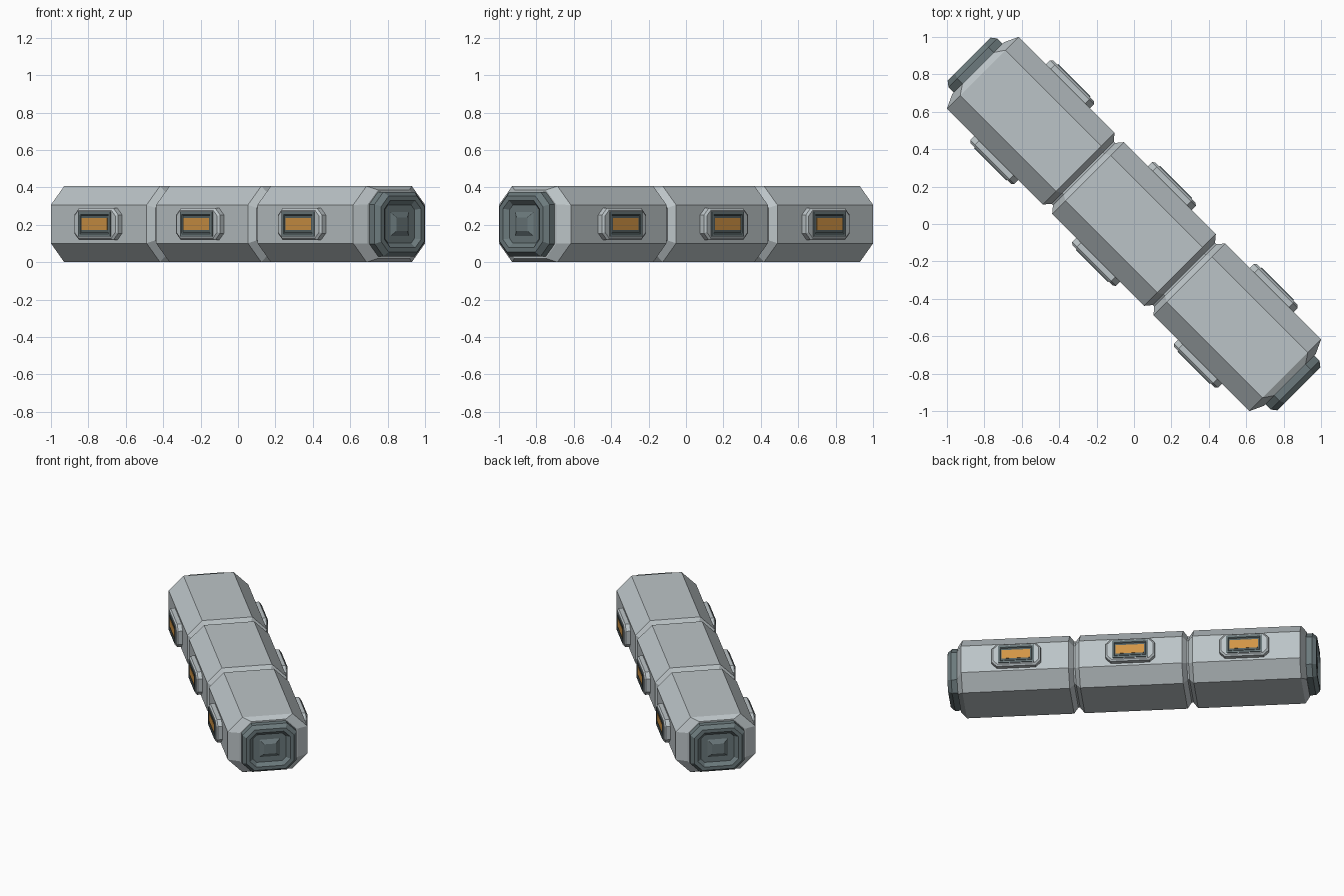
import bpy, bmesh, math
from mathutils import Matrix, Vector

if "Cube" in bpy.data.objects:
    bpy.data.objects.remove(bpy.data.objects["Cube"])


def material(name, rgb):
    m = bpy.data.materials.new(name)
    m.diffuse_color = (*rgb, 1)
    m.use_nodes = True
    m.node_tree.nodes["Principled BSDF"].inputs["Base Color"].default_value = m.diffuse_color
    return m


HULL = material("pale grey hull", (0.50, 0.55, 0.57))
DARK = material("dark grey frame", (0.15, 0.195, 0.205))
DEEP = material("deep grey recess", (0.09, 0.12, 0.125))
AMBER = material("amber glass", (0.64, 0.30, 0.06))

MID_Z = 0.2035
DIAGONAL = Matrix.Rotation(math.radians(-45), 4, 'Z')   # long axis runs across the grid


def outline(w, h, c):
    """Rectangle with chamfered corners, half sizes w and h."""
    c = max(c, 0.0005)
    return [(w, -h + c), (w, h - c), (w - c, h), (-w + c, h),
            (-w, h - c), (-w, -h + c), (-w + c, -h), (w - c, -h)]


def loft(name, loops, mats, matrix):
    """Skin chamfered loops (half width, half height, chamfer, position).
    Local x is the loft direction. mats: (material, first band using it)."""
    bm = bmesh.new()
    rings = [[bm.verts.new((d, a, b)) for a, b in outline(w, h, c)]
             for w, h, c, d in loops]
    bm.faces.new(rings[0])
    for i in range(len(rings) - 1):
        r, s = rings[i], rings[i + 1]
        slot = max(k for k, (_, first) in enumerate(mats) if i >= first)
        for j in range(8):
            n = (j + 1) % 8
            bm.faces.new((r[j], r[n], s[n], s[j])).material_index = slot
    bm.faces.new(rings[-1]).material_index = len(mats) - 1
    bm.transform(DIAGONAL @ Matrix.Translation((0, 0, MID_Z)) @ matrix)
    bmesh.ops.recalc_face_normals(bm, faces=bm.faces)
    me = bpy.data.meshes.new(name)
    bm.to_mesh(me)
    bm.free()
    for m, _ in mats:
        me.materials.append(m)
    ob = bpy.data.objects.new(name, me)
    bpy.context.collection.objects.link(ob)
    return ob


# Octagonal hull with two grooves and tapered ends
W, H, C = 0.272, MID_Z, 0.101
full = (W, H, C)
groove = (W - 0.036, H - 0.036, C - 0.02)
taper = (0.197, 0.183, 0.078)
half = [(*full, 0.347), (*groove, 0.377), (*groove, 0.389),
        (*full, 0.419), (*full, 1.143), (*taper, 1.178)]
hull = [(w, h, c, -d) for w, h, c, d in reversed(half)] + half
loft("corridor_hull", hull, [(HULL, 0)], Matrix())

# Docking hatch at each end: bevelled collar, recess and raised centre
hatch = [(0.185, 0.172, 0.066, 1.165), (0.185, 0.172, 0.066, 1.218),
         (0.163, 0.150, 0.056, 1.246), (0.138, 0.126, 0.044, 1.246),
         (0.112, 0.102, 0.025, 1.222), (0.070, 0.064, 0.0, 1.222),
         (0.040, 0.036, 0.0, 1.240)]
for label, turn in (("front", 0), ("back", math.pi)):
    loft(label + "_hatch", hatch, [(DARK, 0)], Matrix.Rotation(turn, 4, 'Z'))

# Side windows: hull-coloured plate, dark frame, recessed amber pane
plate = [(0.166, 0.085, 0.036, 0.262), (0.166, 0.085, 0.036, 0.302),
         (0.154, 0.074, 0.030, 0.312)]
frame = [(0.122, 0.066, 0.0, 0.305), (0.122, 0.066, 0.0, 0.318),
         (0.108, 0.052, 0.0, 0.318), (0.104, 0.046, 0.0, 0.3135)]
pane = [(0.096, 0.032, 0.0, 0.305), (0.096, 0.032, 0.0, 0.3155)]
for side, angle in (("left", -math.pi / 2), ("right", math.pi / 2)):
    for n, u in enumerate((-0.77, 0, 0.77)):
        m = Matrix.Translation((u, 0, 0)) @ Matrix.Rotation(angle, 4, 'Z')
        tag = f"{side}_window_{n + 1}"
        loft(tag + "_plate", plate, [(HULL, 0)], m)
        loft(tag + "_frame", frame, [(DARK, 0), (DEEP, 2)], m)
        loft(tag + "_pane", pane, [(AMBER, 0)], m)
